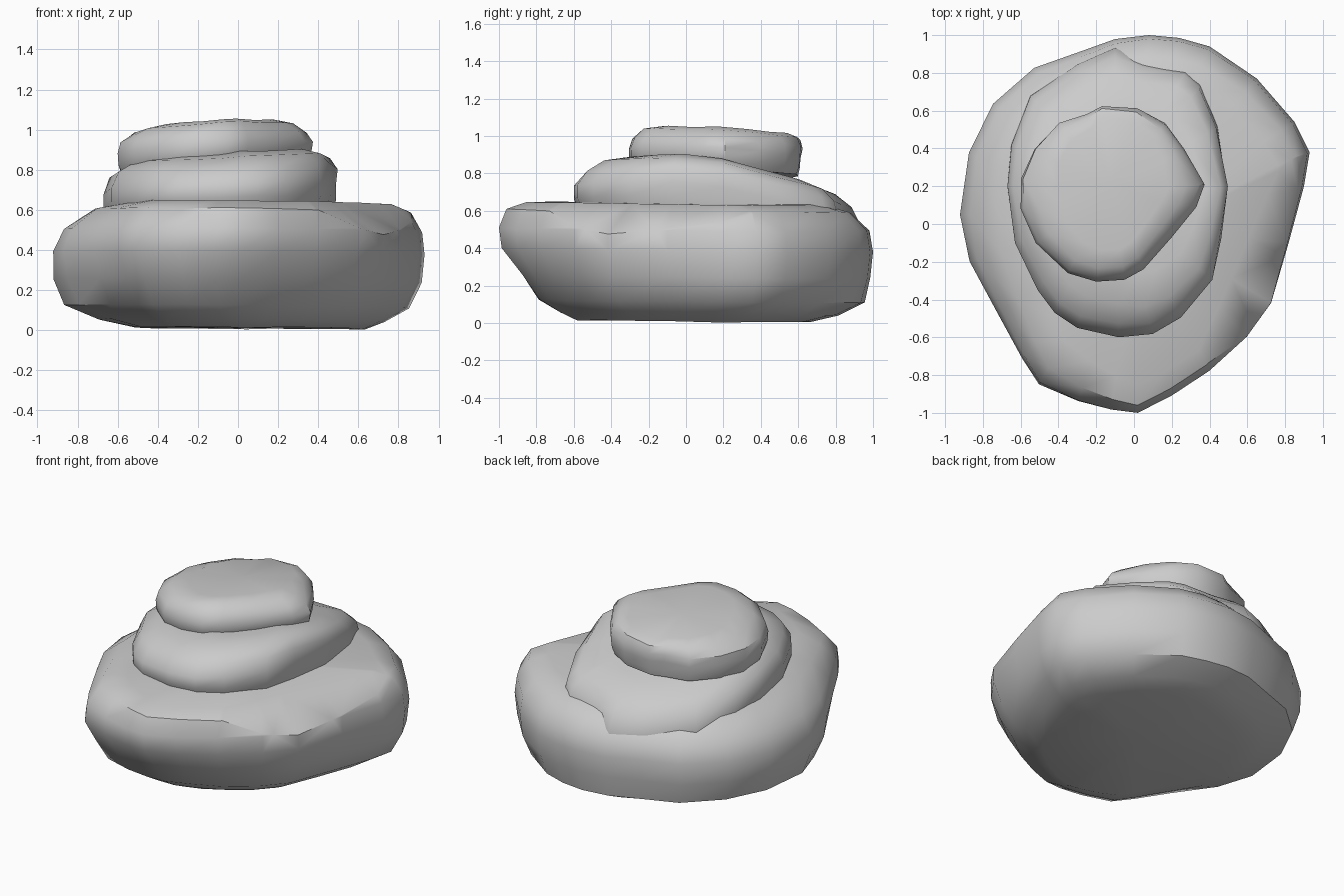
import bpy, bmesh, random
from mathutils import Vector

random.seed(4)


def stone(name, outline, centre, rings, lift, cuts=(), jitter=0.004):
    """Loft a stone: rings are (z, left, right, front, back) scales of the outline."""
    cx, cy = centre
    bm = bmesh.new()
    loops = []
    for z, left, right, front, back in rings:
        loop = []
        for x, y in outline:
            dx, dy = x - cx, y - cy
            # blend the directional scales so corners stay rounded
            sx, sy = (right if dx > 0 else left), (back if dy > 0 else front)
            s = (sx * abs(dx) + sy * abs(dy)) / (abs(dx) + abs(dy))
            px, py = cx + dx * s, cy + dy * s
            pz = z + lift(px, py) + random.uniform(-jitter, jitter)
            loop.append(bm.verts.new((px, py, pz)))
        loops.append(loop)
    n = len(outline)
    for a, b in zip(loops, loops[1:]):
        for i in range(n):
            j = (i + 1) % n
            bm.faces.new((a[i], a[j], b[j], b[i]))
    # caps as fans around a centre vertex
    for loop in (loops[0], loops[-1]):
        f = bm.faces.new(loop)
        bmesh.ops.poke(bm, faces=[f])
    # chipped flat facets
    for p, q, r in cuts:
        p, q, r = Vector(p), Vector(q), Vector(r)
        no = (q - p).cross(r - p)
        if no.dot(p - Vector((cx, cy, rings[0][0]))) < 0:
            no.negate()
        geom = bm.verts[:] + bm.edges[:] + bm.faces[:]
        bmesh.ops.bisect_plane(bm, geom=geom, plane_co=p, plane_no=no, clear_outer=True)
        bmesh.ops.holes_fill(bm, edges=[e for e in bm.edges if e.is_boundary])
    bmesh.ops.triangulate(bm, faces=[f for f in bm.faces if len(f.verts) > 4])
    bmesh.ops.recalc_face_normals(bm, faces=bm.faces[:])
    mesh = bpy.data.meshes.new(name)
    bm.to_mesh(mesh)
    bm.free()
    ob = bpy.data.objects.new(name, mesh)
    bpy.context.collection.objects.link(ob)
    bpy.ops.object.select_all(action='DESELECT')
    ob.select_set(True)
    bpy.context.view_layer.objects.active = ob
    bpy.ops.object.shade_smooth_by_angle(angle=0.7)
    return ob


# Large base stone
stone("base_stone",
      [(0.08, 1.0), (-0.1, 0.98), (-0.3, 0.91), (-0.53, 0.83), (-0.75, 0.64), (-0.88, 0.38),
       (-0.93, 0.05), (-0.88, -0.2), (-0.73, -0.48), (-0.6, -0.72), (-0.51, -0.86),
       (-0.3, -0.95), (-0.12, -0.99), (0.02, -1.0), (0.2, -0.91), (0.4, -0.78), (0.6, -0.6),
       (0.73, -0.42), (0.82, -0.1), (0.9, 0.2), (0.93, 0.38), (0.85, 0.54), (0.65, 0.77),
       (0.4, 0.94), (0.24, 0.985)],
      (0, 0),
      [(0.012, 0.55, 0.69, 0.58, 0.66),
       (0.05, 0.74, 0.77, 0.67, 0.82),
       (0.12, 0.93, 0.90, 0.78, 0.96),
       (0.25, 0.99, 0.985, 0.87, 0.985),
       (0.39, 0.99, 1.0, 0.985, 1.0),
       (0.50, 0.93, 0.99, 1.0, 0.98),
       (0.60, 0.76, 0.95, 0.96, 0.87),
       (0.64, 0.50, 0.87, 0.85, 0.70)],
      lambda x, y: -0.008 * x - 0.008 * y,
      cuts=[((0.38, -0.62, 0.64), (0.8, 0.38, 0.63), (0.71, -0.44, 0.48))],
      jitter=0.003)

# Middle stone, sloping down at the back
stone("middle_stone",
      [(-0.1, 0.94), (-0.3, 0.85), (-0.55, 0.68), (-0.65, 0.42), (-0.67, 0.2), (-0.63, -0.1),
       (-0.51, -0.35), (-0.42, -0.47), (-0.3, -0.55), (-0.08, -0.6), (0.1, -0.585),
       (0.25, -0.5), (0.42, -0.3), (0.47, -0.08), (0.5, 0.2), (0.45, 0.52), (0.36, 0.75),
       (0.28, 0.82), (0.05, 0.87)],
      (-0.1, 0.15),
      [(0.59, 0.97, 0.96, 0.94, 0.97),
       (0.66, 1.0, 0.98, 1.0, 1.0),
       (0.73, 1.0, 0.98, 1.0, 0.99),
       (0.81, 0.95, 1.0, 0.90, 0.93),
       (0.86, 0.76, 0.94, 0.76, 0.82),
       (0.885, 0.5, 0.82, 0.5, 0.6)],
      lambda x, y: 0.04 * (x + 0.1) - 0.24 * max(0, y - 0.08))

# Small top stone, tilted back
stone("top_stone",
      [(0.02, 0.62), (-0.17, 0.625), (-0.25, 0.585), (-0.4, 0.54), (-0.53, 0.4), (-0.6, 0.24),
       (-0.6, 0.08), (-0.52, -0.1), (-0.35, -0.26), (-0.2, -0.305), (-0.05, -0.295),
       (0.05, -0.24), (0.2, -0.07), (0.33, 0.09), (0.375, 0.21), (0.27, 0.4), (0.17, 0.54)],
      (-0.12, 0.16),
      [(0.81, 0.96, 0.92, 0.94, 0.94),
       (0.85, 0.99, 0.98, 1.0, 0.96),
       (0.91, 1.0, 1.0, 1.0, 0.97),
       (0.96, 0.97, 0.93, 0.96, 1.0),
       (1.01, 0.80, 0.78, 0.86, 0.99),
       (1.03, 0.55, 0.58, 0.66, 0.9)],
      lambda x, y: 0.06 * (x + 0.12) - 0.06 * (y - 0.16))
